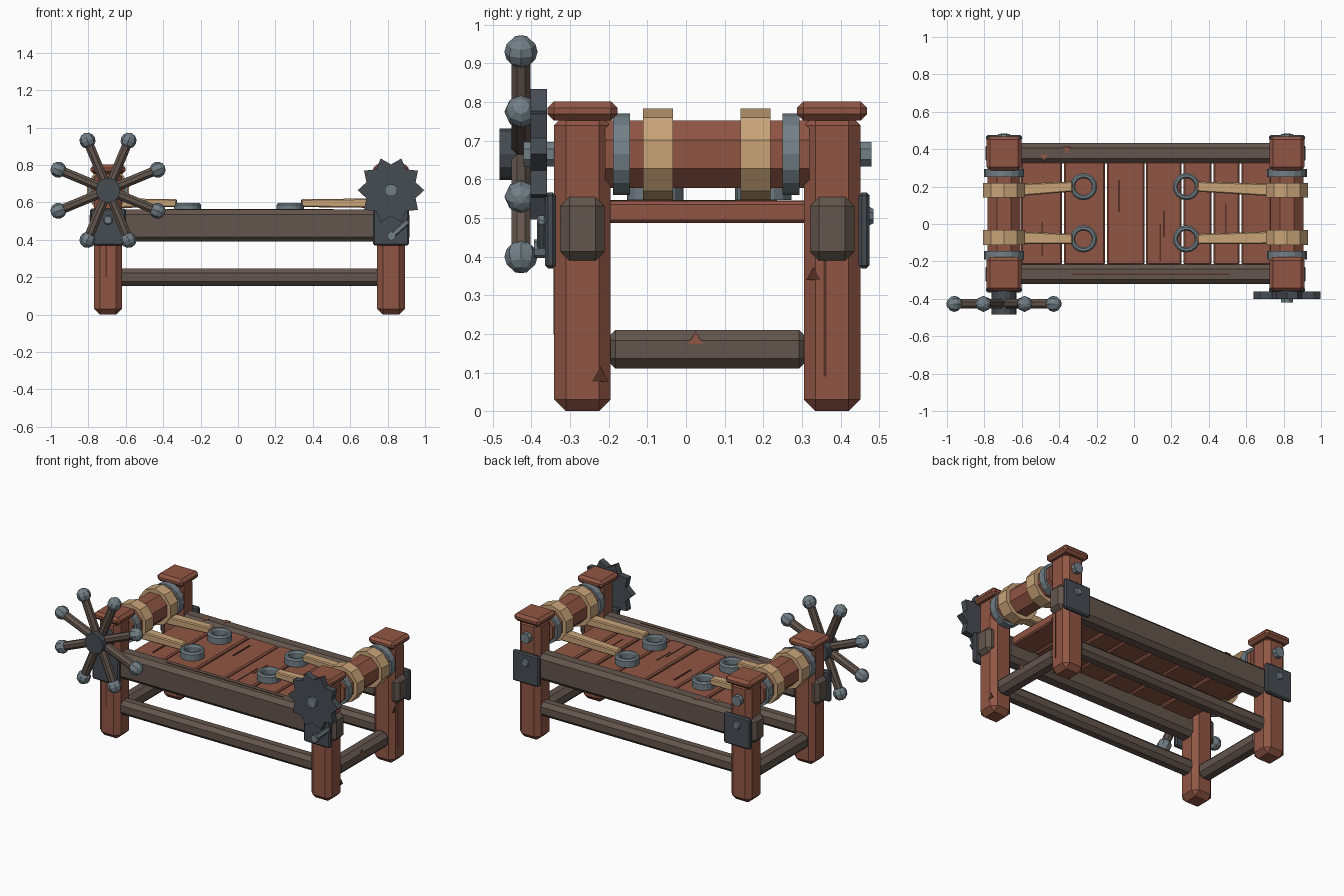
import bpy, bmesh, math
from mathutils import Vector, Matrix

cube = bpy.data.objects.get("Cube")
if cube:
    bpy.data.objects.remove(cube, do_unlink=True)


def material(name, *rgb):
    m = bpy.data.materials.new(name)
    m.use_nodes = True
    m.diffuse_color = (*rgb, 1)
    bsdf = next(n for n in m.node_tree.nodes if n.type == 'BSDF_PRINCIPLED')
    bsdf.inputs["Base Color"].default_value = (*rgb, 1)
    return m


RED = material("red wood", 0.28, 0.093, 0.058)
CRACK = material("dark crack", 0.09, 0.03, 0.02)
BROWN = material("dark brown wood", 0.125, 0.092, 0.074)
ROPE = material("tan rope", 0.58, 0.37, 0.19)
STEEL = material("light steel", 0.17, 0.215, 0.24)
IRON = material("dark iron", 0.061, 0.072, 0.084)


def finish(name, bm, mat):
    bmesh.ops.recalc_face_normals(bm, faces=bm.faces)
    me = bpy.data.meshes.new(name)
    bm.to_mesh(me)
    bm.free()
    me.materials.append(mat)
    ob = bpy.data.objects.new(name, me)
    bpy.context.collection.objects.link(ob)
    return ob


def box(name, center, size, mat, bevel=0, rot=None, taper=None):
    """Chamfered block; taper scales the cross-section of its +x end."""
    bm = bmesh.new()
    bmesh.ops.create_cube(bm, size=1)
    for v in bm.verts:
        v.co *= Vector(size)
        if taper and v.co.x > 0:
            v.co.y *= taper
            v.co.z *= taper
    if bevel:
        bmesh.ops.bevel(bm, geom=bm.edges[:], offset=bevel, segments=1,
                        affect='EDGES', profile=0.5)
    m = Matrix.Translation(center)
    bm.transform(m @ rot if rot else m)
    return finish(name, bm, mat)


def rod(name, a, b, r, sides, mat, spin=0, r2=None):
    """Prism or cone from point a to point b."""
    a, b = Vector(a), Vector(b)
    d = b - a
    bm = bmesh.new()
    bmesh.ops.create_cone(bm, cap_ends=True, segments=sides, radius1=r,
                          radius2=r if r2 is None else r2, depth=d.length)
    turn = d.to_track_quat('Z', 'Y').to_matrix().to_4x4()
    bm.transform(Matrix.Translation((a + b) / 2) @ turn @ Matrix.Rotation(spin, 4, 'Z'))
    return finish(name, bm, mat)


def lathe(name, center, profile, sides, mat):
    """Closed (radius, height) profile spun about z."""
    bm = bmesh.new()
    rings = []
    for i in range(sides):
        t = math.tau * i / sides
        rings.append([bm.verts.new((r * math.cos(t), r * math.sin(t), z)) for r, z in profile])
    n = len(profile)
    for i in range(sides):
        p, q = rings[i], rings[(i + 1) % sides]
        for j in range(n):
            k = (j + 1) % n
            bm.faces.new((p[j], q[j], q[k], p[k]))
    bm.transform(Matrix.Translation(center))
    return finish(name, bm, mat)


XS = {"right": -0.695, "left": 0.818}
YS = {"front": -0.268, "back": 0.378}
MID_X, MID_Y, AXLE_Z = 0.0615, 0.055, 0.665

# Corner posts, caps, plates and protruding beam ends
for side, x in XS.items():
    out = math.copysign(1, x)
    for end, y in YS.items():
        face = -1 if end == "front" else 1
        tag = f"{end}_{side}"
        box(f"{tag}_post", (x, y, 0.385), (0.148, 0.146, 0.77), RED, 0.03)
        box(f"{tag}_post_cap", (x, y, 0.777), (0.185, 0.182, 0.05), RED, 0.017)
        box(f"{tag}_beam_end", (x + out * 0.065, y, 0.472), (0.07, 0.115, 0.165), BROWN, 0.024)
        box(f"{tag}_plate", (x, y + face * 0.083, 0.468), (0.19, 0.028, 0.197), IRON, 0.008)
        if tag != "front_left":
            rod(f"{tag}_plate_bolt", (x, y + face * 0.09, 0.505),
                (x, y + face * 0.107, 0.505), 0.03, 8, STEEL, math.pi / 8, 0.02)

# Long beams
for end, y in YS.items():
    box(f"{end}_bed_rail", (MID_X, y, 0.476), (1.42, 0.108, 0.172), BROWN, 0.026)
    box(f"{end}_stretcher", (MID_X, y, 0.2), (1.42, 0.09, 0.092), BROWN, 0.024)

# Bed planks, slightly uneven
edges = [-0.61, -0.38, -0.15, 0.06, 0.26, 0.42, 0.57, 0.74]
for i, (a, b) in enumerate(zip(edges, edges[1:])):
    box(f"bed_plank_{i + 1}", ((a + b) / 2, 0.058, 0.515 + 0.002 * (i % 2)),
        (b - a - 0.01, 0.552, 0.056), RED, 0.008)

# Rollers, cross stretchers, rope wraps, straps and cuffs
for side, x in XS.items():
    inward = -math.copysign(1, x)
    box(f"{side}_cross_stretcher", (x, MID_Y, 0.16), (0.1, 0.53, 0.1), BROWN, 0.027)
    rod(f"{side}_roller", (x, -0.21, AXLE_Z), (x, 0.32, AXLE_Z), 0.095, 8, RED, math.pi / 8)
    rod(f"{side}_axle", (x, -0.42, AXLE_Z), (x, 0.48, AXLE_Z), 0.034, 8, STEEL, math.pi / 8)
    for end, y in (("front", -0.167), ("back", 0.272)):
        rod(f"{end}_{side}_collar", (x, y - 0.022, AXLE_Z), (x, y + 0.022, AXLE_Z),
            0.106, 16, STEEL)
    for end, y, ring_y in (("front", -0.072, -0.08), ("back", 0.18, 0.2)):
        tag = f"{end}_{side}"
        rod(f"{tag}_rope_wrap", (x, y - 0.039, AXLE_Z), (x, y + 0.039, AXLE_Z), 0.118, 10, ROPE)
        ring_x = -0.27 if x < 0 else 0.28
        start = Vector((x - inward * -0.04, y, 0.597))
        stop = Vector((ring_x - inward * 0.058, ring_y, 0.595))
        d = stop - start
        box(f"{tag}_strap", (start + stop) / 2, (d.length, 0.068, 0.052), ROPE, 0.006,
            Matrix.Rotation(math.atan2(d.y, d.x), 4, 'Z'), 0.8)
        lathe(f"{tag}_cuff", (ring_x, ring_y, 0.547),
              [(0.045, 0), (0.073, 0), (0.073, 0.04), (0.064, 0.05), (0.052, 0.05), (0.045, 0.04)],
              16, STEEL)

# Hand wheel
hx, wheel_y = XS["right"], -0.427
rod("wheel_hub", (hx, -0.483, AXLE_Z), (hx, -0.36, AXLE_Z), 0.066, 12, IRON)
for i in range(8):
    t = math.tau * (i + 0.5) / 8
    d = Vector((math.cos(t), 0, math.sin(t)))
    c = Vector((hx, wheel_y, AXLE_Z))
    rod(f"wheel_spoke_{i + 1}", c + d * 0.03, c + d * 0.275, 0.027, 8, BROWN, math.pi / 8)
    bm = bmesh.new()
    bmesh.ops.create_uvsphere(bm, u_segments=8, v_segments=6, radius=0.043)
    bm.transform(Matrix.Translation(c + d * 0.287) @ d.to_track_quat('Z', 'Y').to_matrix().to_4x4())
    finish(f"wheel_knob_{i + 1}", bm, STEEL)

# Ratchet gear: toothed outline extruded along y
gx, teeth = XS["left"], 10
bm = bmesh.new()
rim = []
for i in range(teeth * 2):
    t = math.pi * i / teeth
    r = 0.138 if i % 2 else 0.178
    rim.append(bm.verts.new((gx + r * math.cos(t), -0.402, AXLE_Z + r * math.sin(t))))
front = bm.faces.new(rim)
ext = bmesh.ops.extrude_face_region(bm, geom=[front], use_keep_orig=True)
bmesh.ops.translate(bm, vec=(0, 0.042, 0),
                    verts=[g for g in ext["geom"] if isinstance(g, bmesh.types.BMVert)])
finish("ratchet_gear", bm, IRON)

# Pawl on the plate under the gear
box("pawl", (0.86, -0.374, 0.455), (0.135, 0.024, 0.03), STEEL, 0.006,
    Matrix.Rotation(-math.radians(42), 4, 'Y'))
rod("pawl_pivot", (0.82, -0.36, 0.42), (0.82, -0.393, 0.42), 0.024, 8, STEEL)

# Cracks in the wood: thin dark slits
for x, y, length in ((-0.08, 0.15, 0.17), (0.16, 0, 0.14), (0.14, -0.1, 0.2),
                     (-0.49, -0.08, 0.18), (0.49, 0.03, 0.16)):
    box("plank_crack", (x, y, 0.545), (0.009, length, 0.004), CRACK)
box("rail_crack", (0.09, -0.268, 0.562), (0.84, 0.008, 0.004), CRACK)
box("left_post_crack", (0.892, 0.36, 0.25), (0.004, 0.008, 0.32), CRACK)
box("right_post_crack", (-0.705, -0.341, 0.3), (0.008, 0.004, 0.2), CRACK)

# Chipped spots: thin triangular plates
for name, a, b, r, mat in (
        ("post_chip", (0.889, -0.222, 0.09), (0.893, -0.222, 0.09), 0.025, CRACK),
        ("post_chip", (0.889, 0.33, 0.35), (0.893, 0.33, 0.35), 0.022, CRACK),
        ("stretcher_chip", (0.867, 0.025, 0.185), (0.87, 0.025, 0.185), 0.022, RED),
        ("rail_chip", (-0.36, 0.4, 0.56), (-0.36, 0.4, 0.564), 0.025, RED),
        ("rail_chip", (-0.48, 0.36, 0.56), (-0.48, 0.36, 0.564), 0.025, RED)):
    rod(name, a, b, r, 3, mat)
